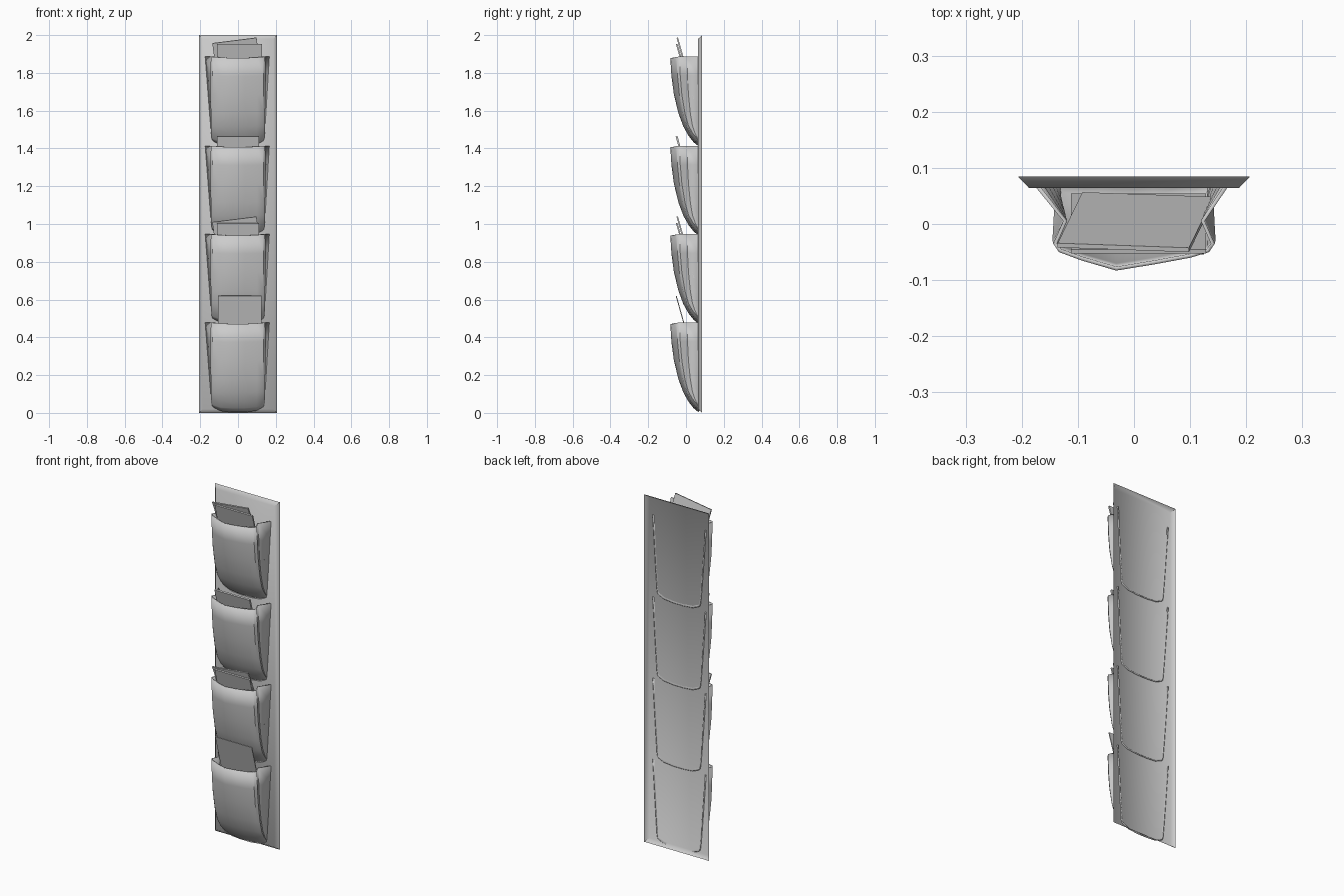
import bpy, bmesh
from mathutils import Matrix, Vector
from math import atan

cube = bpy.data.objects.get("Cube")
if cube:
    bpy.data.objects.remove(cube)

GREY = (0.6, 0.6, 0.6, 1)
mat = bpy.data.materials.new("plain grey")
mat.use_nodes = True
mat.diffuse_color = GREY
mat.node_tree.nodes["Principled BSDF"].inputs["Base Color"].default_value = GREY


def finish(name, bm, smooth=None):
    bmesh.ops.recalc_face_normals(bm, faces=bm.faces)
    me = bpy.data.meshes.new(name)
    bm.to_mesh(me)
    bm.free()
    me.materials.append(mat)
    ob = bpy.data.objects.new(name, me)
    bpy.context.collection.objects.link(ob)
    if smooth:
        bpy.ops.object.select_all(action='DESELECT')
        ob.select_set(True)
        bpy.context.view_layer.objects.active = ob
        bpy.ops.object.shade_smooth_by_angle(angle=smooth)
    return ob


# Backing board: a shallow tray with chamfered edges, open at the back
bm = bmesh.new()
bmesh.ops.create_cube(bm, size=1)
back_faces = [f for f in bm.faces if f.calc_center_median().y > 0.4]
bmesh.ops.delete(bm, geom=back_faces, context='FACES_ONLY')
for v in bm.verts:
    inset = 0.02 if v.co.y < 0 else 0
    v.co = (v.co.x * 2 * (0.207 - inset), 0.0745 + v.co.y * 0.021,
            1 + v.co.z * 2 * (1 - inset))
board = finish("back_board", bm, 1.0)
if sum(p.normal.y * p.area for p in board.data.polygons) > 0:
    board.data.flip_normals()

# Pocket levels: drop from rim, centre y, front half width, wall half width
LEVELS = [(0, -.083, .144, .171), (.1, -.077, .145, .164), (.2, -.064, .145, .157),
          (.3, -.040, .144, .150), (.37, -.014, .143, .145), (.42, .014, .142, .142),
          (.453, .040, .140, .140), (.474, .0655, .135, .135)]
# Front panel columns: share of half width, setback behind the ridge
COLUMNS = [(-1, .048), (-.93, .033), (-.65, .018), (-.22, 0),
           (.25, .011), (.7, .023), (.93, .033), (1, .048)]
BACK = 0.0655   # seams come just through the board


def pocket(name, top):
    bm = bmesh.new()
    rows = []
    for drop, y, front, wall in LEVELS:
        t = drop / LEVELS[-1][0]
        pts = []
        for share, setback in COLUMNS:
            corner = 0.11 * max(0, t - 0.75) * share ** 4
            dip = 0.008 * (1 - share ** 2) * (1 - t) ** 4
            pts.append((share * front, min(BACK, y + setback * (1 - t * t * 0.7)),
                        top - drop + corner - dip))
        # Side gussets fold inward between the wall and the front panel
        edge_y, edge_z = pts[0][1], pts[0][2]
        fold_y = edge_y + (BACK - edge_y) * 0.4
        fold_x = front - 0.018 * (1 - t ** 3)
        shift = -0.004 * (1 - t)
        pts = ([(shift - wall, BACK, edge_z), (-fold_x, fold_y, edge_z)] + pts
               + [(fold_x, fold_y, edge_z), (shift + wall, BACK, edge_z)])
        rows.append([bm.verts.new(p) for p in pts])
    for a, b in zip(rows, rows[1:]):
        for i in range(len(a) - 1):
            bm.faces.new((a[i], b[i], b[i + 1], a[i + 1]))
    bmesh.ops.remove_doubles(bm, verts=bm.verts, dist=0.0005)
    ob = finish(name, bm, 0.6)
    if sum(p.normal.y * p.area for p in ob.data.polygons) > 0:
        ob.data.flip_normals()
    mod = ob.modifiers.new("cloth thickness", 'SOLIDIFY')
    mod.thickness = 0.007
    mod.offset = -1


def card(name, x, y, top, width, height, thick, tilt=0.0):
    # Origin is the upper left corner; the card leans with its foot to the wall
    bm = bmesh.new()
    bmesh.ops.create_cube(bm, size=1)
    bmesh.ops.scale(bm, vec=(width, thick, height), verts=bm.verts)
    bmesh.ops.translate(bm, vec=(width / 2, 0, -height / 2), verts=bm.verts)
    bm.transform(Matrix.Translation(Vector((x, y, top)))
                 @ Matrix.Rotation(atan(0.28), 4, 'X')
                 @ Matrix.Rotation(-tilt, 4, 'Y'))
    finish(name, bm)


RIMS = (0.478, 0.946, 1.414, 1.886)
for i, rim in enumerate(RIMS):
    pocket(f"pocket_{i + 1}", rim)

# Papers standing in the pockets, the tilted ones behind the straight ones
card("lowest_card", -.107, -.052, .62, .232, .38, .005)
card("second_card", -.112, -.049, 1.005, .224, .37, .008)
card("second_tilted_card", -.136, -.038, 1.01, .236, .34, .008, .13)
card("third_card", -.112, -.050, 1.465, .224, .37, .010)
card("top_card", -.112, -.049, 1.953, .240, .37, .008)
card("top_tilted_card", -.136, -.038, 1.957, .236, .34, .008, .13)
